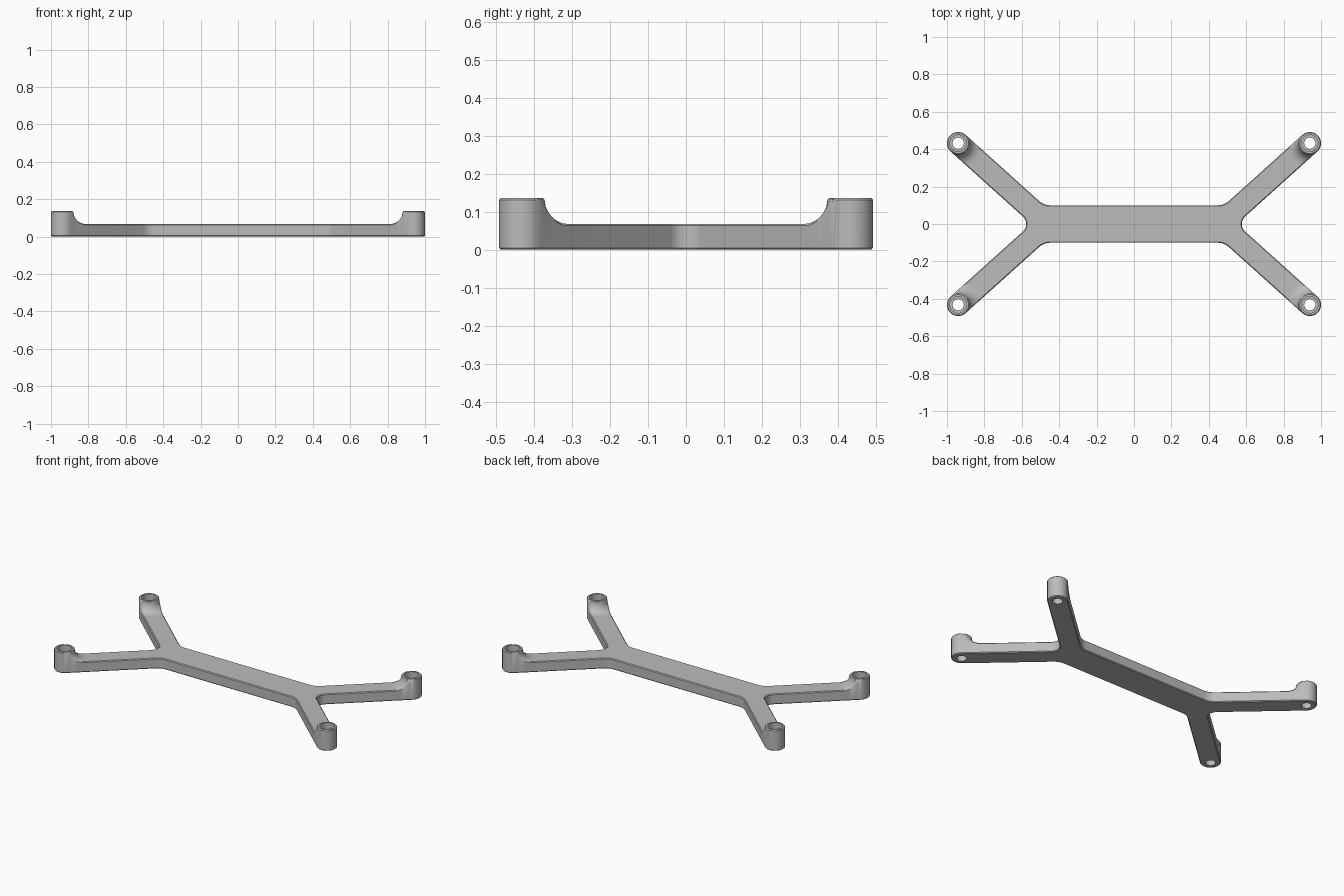
import bpy, bmesh
from math import sin, cos, pi, hypot, sqrt, radians
from mathutils import Vector
from mathutils.geometry import delaunay_2d_cdt

cube = bpy.data.objects.get("Cube")
if cube:
    bpy.data.objects.remove(cube, do_unlink=True)

# Main dimensions
BOSS_X, BOSS_Y, BOSS_R = 0.94, 0.432, 0.06
BASE_H, BOSS_H, BEVEL = 0.068, 0.136, 0.005
BAR_HALF, CROTCH_R, SHOULDER_R = 0.1, 0.054, 0.09
FLARE_R = 0.128
BORE_R, HOLE_R, BORE_FLOOR, SIDES = 0.044, 0.03, 0.04, 32
ANGLE = radians(42)
ALONG = Vector((cos(ANGLE), sin(ANGLE)))
ACROSS = Vector((-sin(ANGLE), cos(ANGLE)))
BOSS = Vector((BOSS_X, BOSS_Y))
CENTRES = [Vector((sx * BOSS_X, sy * BOSS_Y)) for sx in (1, -1) for sy in (1, -1)]


def arc(centre, radius, start, end, steps):
    return [centre + radius * Vector((cos(t), sin(t)))
            for t in (start + (end - start) * i / steps for i in range(steps + 1))]


def outline(inset):
    """Rounded double-Y outline, counter-clockwise, shrunk by inset."""
    half = BOSS_R - inset
    offset = BOSS.dot(ACROSS)
    crotch = Vector(((BOSS_R + CROTCH_R - offset) / sin(ANGLE), 0))
    sy = BAR_HALF + SHOULDER_R
    shoulder = Vector(((sy * cos(ANGLE) - offset - BOSS_R - SHOULDER_R) / sin(ANGLE), sy))
    steps = [0.13 * i / 12 for i in range(12, 0, -1)]
    quarter = arc(crotch, CROTCH_R + inset, pi - 0.05, pi / 2 + ANGLE, 8)
    quarter += [BOSS - s * ALONG - half * ACROSS for s in steps]
    quarter += arc(BOSS, half, ANGLE - pi / 2, ANGLE + pi / 2, 20)
    quarter += [BOSS - s * ALONG + half * ACROSS for s in reversed(steps)]
    quarter += arc(shoulder, SHOULDER_R + inset, ANGLE - pi / 2, -pi / 2, 8)
    loop = []
    for mx, my in ((1, 1), (-1, 1), (-1, -1), (1, -1)):
        part = [Vector((p.x * mx, p.y * my)) for p in quarter]
        loop += part if mx * my > 0 else part[::-1]
    return loop


def boss_distance(p):
    return min(hypot(p.x - c.x, p.y - c.y) for c in CENTRES)


def top_height(p):
    """Flat arm rising through a concave flare to each boss."""
    d = boss_distance(p)
    if d < BOSS_R - BEVEL * 0.9:
        return BOSS_H
    u = min(1, max(0, (FLARE_R - d) / (FLARE_R - BOSS_R)))
    return BASE_H + (BOSS_H - BEVEL - BASE_H) * (1 - sqrt(1 - u * u))


def rim_height(p):
    return top_height(p) - (BEVEL if boss_distance(p) > BOSS_R * 1.01 else 0)


def lift(points, height):
    return [Vector((p.x, p.y, height(p))) for p in points]


def band(bm, lower, upper):
    """Strip of quads between two matching closed loops."""
    a, b = [[bm.verts.new(p) for p in ring] for ring in (lower, upper)]
    for i in range(len(a)):
        j = (i + 1) % len(a)
        bm.faces.new((a[i], a[j], b[j], b[i]))


def cap(bm, loop, hole, extra, height):
    """Fill the outline around the four holes."""
    points, edges = [], []
    for ring in [loop] + [arc(c, hole, 0, 2 * pi, SIDES)[:-1] for c in CENTRES]:
        n, k = len(ring), len(points)
        edges += [(k + i, k + (i + 1) % n) for i in range(n)]
        points += ring
    verts, _, faces, *_ = delaunay_2d_cdt(points + extra, edges, [], 1, 1e-6)
    made = [bm.verts.new(p) for p in lift(verts, height)]
    for f in faces:
        if any(boss_distance(verts[i]) > hole * 1.002 for i in f):
            bm.faces.new([made[i] for i in f])


# Points that shape the flare on the arm side of every boss
flare = []
for i in range(9):
    u = max(0, i - 1) / 7
    radius = BOSS_R - BEVEL if i == 0 else BOSS_R + (FLARE_R - BOSS_R) * u ** 1.6
    for p in arc(BOSS, radius, ANGLE + pi / 2, ANGLE + 3 * pi / 2, 28):
        if abs((p - BOSS).dot(ACROSS)) < BOSS_R - BEVEL - 0.003:
            flare += [Vector((p.x * mx, p.y * my)) for mx in (1, -1) for my in (1, -1)]

# Frame: bottom, bevels, walls and top
bm = bmesh.new()
outer, inner = outline(0), outline(BEVEL)
cap(bm, inner, HOLE_R, [], lambda p: 0)
band(bm, lift(inner, lambda p: 0), lift(outer, lambda p: BEVEL))
band(bm, lift(outer, lambda p: BEVEL), lift(outer, rim_height))
band(bm, lift(outer, rim_height), lift(inner, top_height))
cap(bm, inner, BORE_R, flare, top_height)

# Stepped screw holes
for c in CENTRES:
    steps = ((HOLE_R, 0), (HOLE_R, BORE_FLOOR), (BORE_R, BORE_FLOOR), (BORE_R, BOSS_H))
    rings = [lift(arc(c, r, 0, 2 * pi, SIDES)[:-1], lambda p, z=z: z) for r, z in steps]
    for lower, upper in zip(rings, rings[1:]):
        band(bm, lower, upper)

bmesh.ops.remove_doubles(bm, verts=bm.verts, dist=1e-4)
bmesh.ops.recalc_face_normals(bm, faces=bm.faces)
mesh = bpy.data.meshes.new("mounting_frame")
bm.to_mesh(mesh)
bm.free()
frame = bpy.data.objects.new("mounting_frame", mesh)
bpy.context.collection.objects.link(frame)

# Material
grey = bpy.data.materials.new("light_grey")
grey.use_nodes = True
grey.diffuse_color = (0.5, 0.5, 0.5, 1)
grey.node_tree.nodes["Principled BSDF"].inputs["Base Color"].default_value = (0.5, 0.5, 0.5, 1)
mesh.materials.append(grey)

bpy.ops.object.select_all(action="DESELECT")
frame.select_set(True)
bpy.context.view_layer.objects.active = frame
bpy.ops.object.shade_smooth_by_angle(angle=radians(35))
